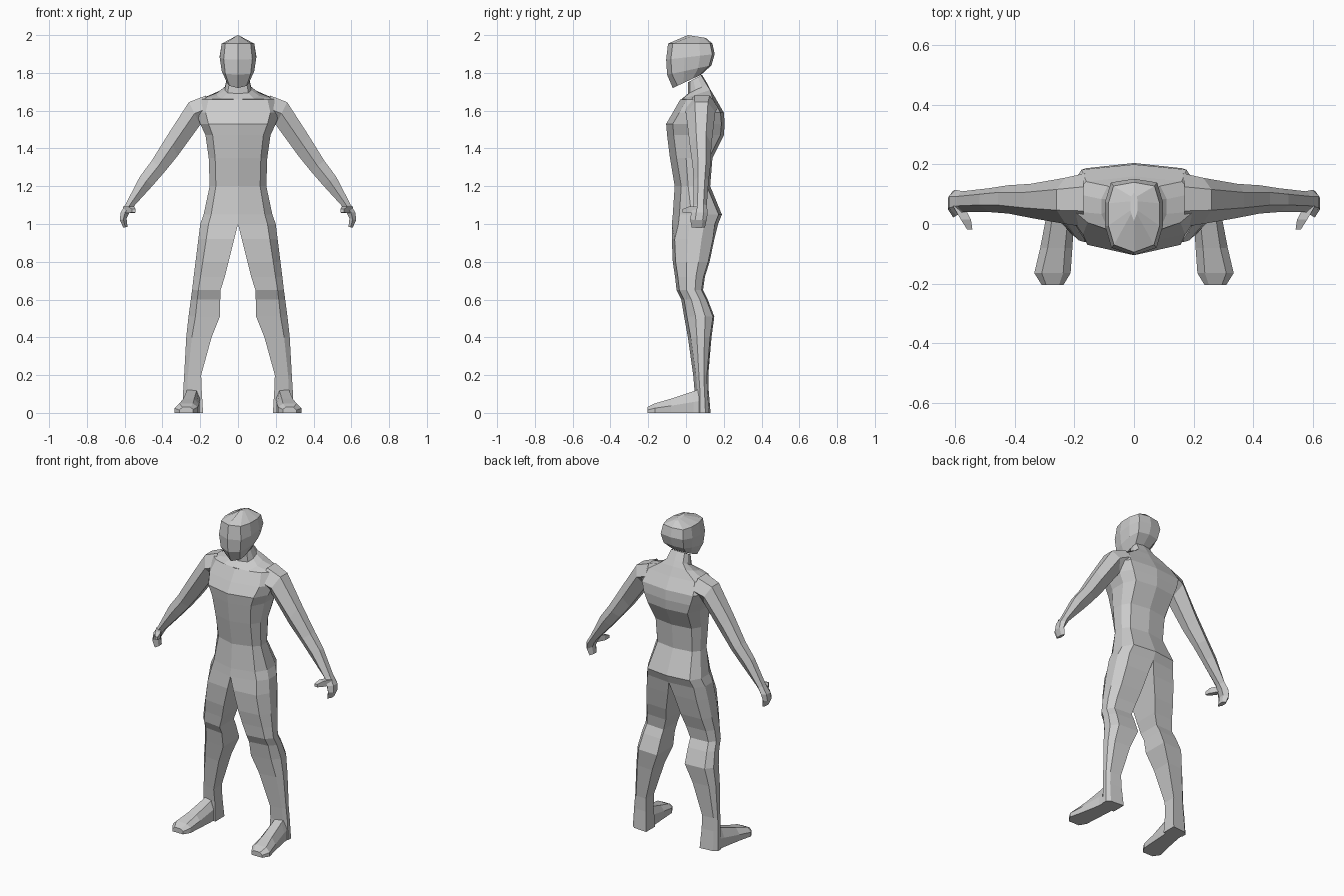
import bpy
import bmesh

cube = bpy.data.objects.get("Cube")
if cube:
    bpy.data.objects.remove(cube, do_unlink=True)

grey = bpy.data.materials.new("plain grey")
grey.use_nodes = True
grey.diffuse_color = (0.6, 0.6, 0.6, 1)
grey.node_tree.nodes["Principled BSDF"].inputs["Base Color"].default_value = (0.6, 0.6, 0.6, 1)


def section(front_z, back_z, inner, outer, front, back, drop):
    """Half cross-section running from the front seam round the side to the back seam."""
    width, depth = outer - inner, back - front
    outline = [(inner, front), (inner + width * 0.78, front + drop),
               (outer, front + depth * 0.38), (outer, front + depth * 0.7),
               (inner + width * 0.8, back - drop * 0.5), (inner, back)]
    return [(x, y, front_z + (back_z - front_z) * (y - front) / depth) for x, y in outline]


def limb_section(top_x, top_z, low_x, low_z, front, back):
    """Six-sided ring around an arm, from its upper edge to its lower edge."""
    def point(across, deep):
        return (top_x + (low_x - top_x) * across, front + (back - front) * deep,
                top_z + (low_z - top_z) * across)
    return [point(0, 0.3), point(0, 0.75), point(0.45, 1),
            point(1, 0.7), point(1, 0.3), point(0.5, 0)]


def foot_section(y, inner, outer, top, bevel):
    return [(inner, y, 0), (outer, y, 0), (outer, y, top * 0.5), (outer - bevel, y, top),
            (inner + bevel, y, top), (inner, y, top * 0.6)]


def loft(bm, rings, closed=True, cap_start=False, cap_end=False):
    loops = [[bm.verts.new(p) for p in ring] for ring in rings]
    count = len(loops[0])
    for low, high in zip(loops, loops[1:]):
        for i in range(count if closed else count - 1):
            j = (i + 1) % count
            bm.faces.new((low[i], low[j], high[j], high[i]))
    if cap_start:
        bm.faces.new(loops[0])
    if cap_end:
        bm.faces.new(loops[-1])


def finish(name, bm):
    """Mirror the half model across x, weld it and make the object."""
    bmesh.ops.remove_doubles(bm, verts=bm.verts[:], dist=0.0005)
    copy = bmesh.ops.duplicate(bm, geom=bm.verts[:] + bm.edges[:] + bm.faces[:])["geom"]
    for v in copy:
        if isinstance(v, bmesh.types.BMVert):
            v.co.x = -v.co.x
    bmesh.ops.remove_doubles(bm, verts=bm.verts[:], dist=0.0005)
    bmesh.ops.recalc_face_normals(bm, faces=bm.faces[:])
    mesh = bpy.data.meshes.new(name)
    bm.to_mesh(mesh)
    bm.free()
    mesh.materials.append(grey)
    bpy.context.collection.objects.link(bpy.data.objects.new(name, mesh))


# Torso and neck: height, half width, front, back
torso = [(1, .2, -.075, .17), (1.05, .182, -.07, .19), (1.2, .15, -.06, .128),
         (1.35, .155, -.085, .14), (1.47, .172, -.1, .2), (1.53, .2, -.105, .205),
         (1.59, .22, -.07, .2), (1.66, .2, -.03, .16)]
rings = [section(z, z, 0, w, f, b, 0.035) for z, w, f, b in torso]
rings.append(section(1.66, 1.71, 0, .11, -.025, .13, 0.005))
rings.append(section(1.69, 1.74, 0, .07, .01, .115, 0.01))
rings.append(section(1.75, 1.79, 0, .058, .01, .085, 0.01))
body = bmesh.new()
loft(body, rings, closed=False)

# Legs, sharing the hip section: height, inner, outer, front, back
legs = [(.92, .02, .21, -.075, .15), (.8, .05, .225, -.07, .125), (.72, .07, .235, -.058, .1),
        (.65, .092, .243, -.05, .09), (.6, .094, .25, -.025, .115), (.51, .096, .262, -.01, .15),
        (.4, .14, .274, .01, .135), (.2, .195, .285, .038, .118),
        (.12, .192, .29, .045, .12), (0, .185, .295, .04, .13)]
rings = [section(1, 1, 0, .2, -.075, .17, 0.035)]
rings += [section(z, z, i, o, f, b, 0.015) for z, i, o, f, b in legs]
loft(body, rings, cap_end=True)
finish("body", body)

# Feet
feet = bmesh.new()
loft(feet, [foot_section(.07, .2, .29, .125, .02), foot_section(.04, .2, .292, .115, .02),
            foot_section(-.08, .207, .315, .075, .025), foot_section(-.165, .213, .335, .05, .025),
            foot_section(-.205, .237, .31, .03, .015)], cap_end=True)
finish("feet", feet)

# Arms and hands: upper edge x and z, lower edge x and z, front, back
arms = bmesh.new()
path = [(.17, 1.68, .16, 1.54, -.01, .17), (.26, 1.645, .2, 1.525, 0, .155),
        (.37, 1.475, .32, 1.36, .02, .135), (.457, 1.335, .385, 1.28, .035, .13),
        (.52, 1.25, .45, 1.205, .04, .12), (.595, 1.105, .555, 1.09, .04, .11),
        (.622, 1.06, .572, 1.065, .028, .115), (.625, 1.02, .59, 1.03, .022, .11),
        (.607, .98, .585, .985, .03, .1)]
loft(arms, [limb_section(*p) for p in path], cap_end=True)
finish("arms", arms)

# Thumbs
thumbs = bmesh.new()
loft(thumbs, [[(x + a * s, y, z + c * s) for a, c in ((-1, 1), (1, 1), (1, -1), (-1, -1))]
              for x, y, z, s in ((.59, .06, 1.075, .018), (.565, .015, 1.075, .017),
                                 (.552, -.018, 1.07, .009))], cap_end=True)
finish("thumbs", thumbs)

# Head: front height, back height, half width, front, back
head = bmesh.new()
skull = [(1.72, 1.79, .058, -.07, .08), (1.79, 1.84, .086, -.1, .135),
         (1.87, 1.9, .097, -.105, .152), (1.955, 1.955, .086, -.095, .14),
         (2, 1.985, .012, .01, .105)]
loft(head, [section(zf, zb, 0, w, f, b, 0.025) for zf, zb, w, f, b in skull], closed=False,
     cap_start=True, cap_end=True)
finish("head", head)
